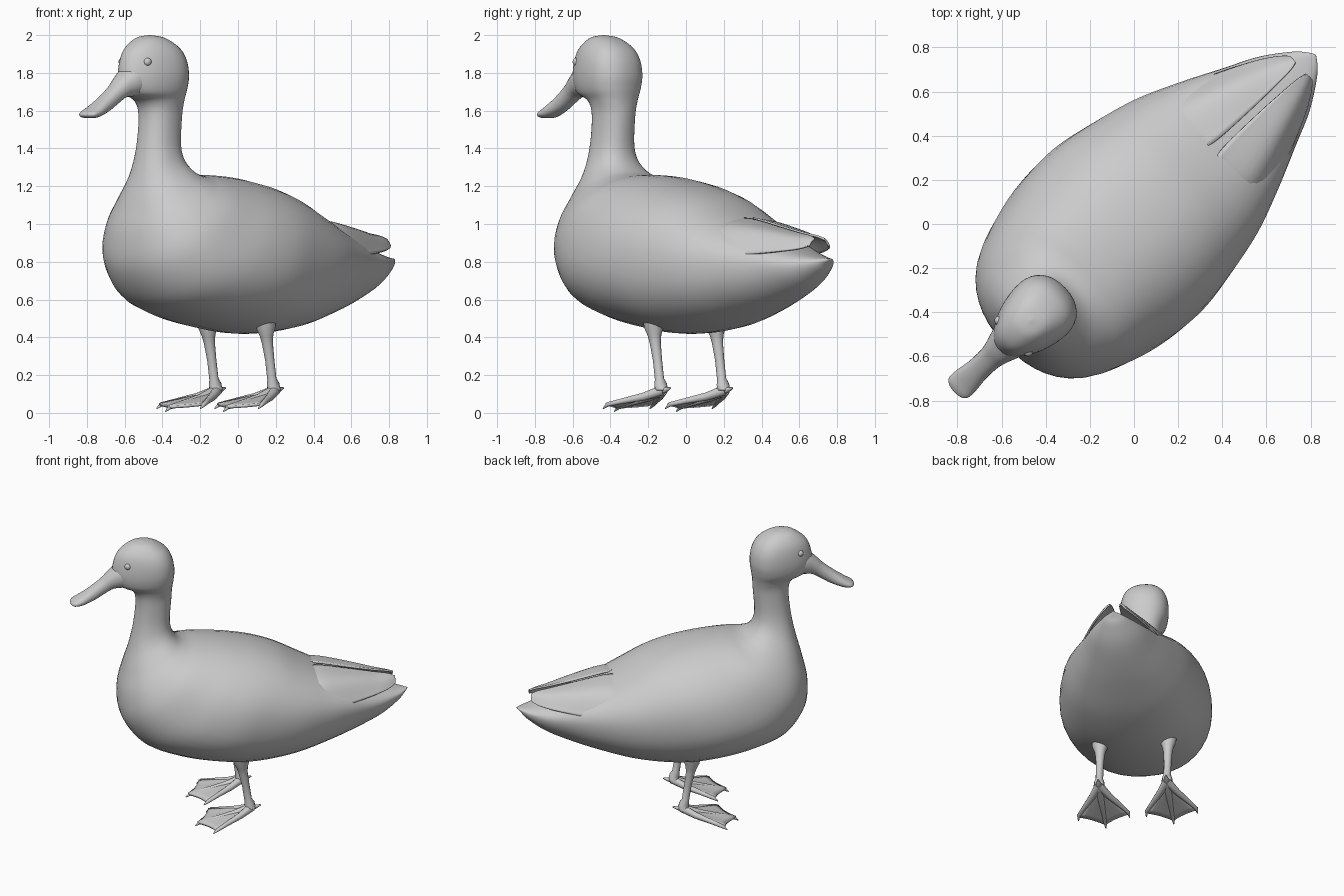
import bpy, bmesh, math
from mathutils import Vector

if "Cube" in bpy.data.objects:
    bpy.data.objects.remove(bpy.data.objects["Cube"])

# Local frame: s runs from bill to tail, t is sideways; the bird stands turned by 43 degrees
CA, SA = math.cos(math.radians(43)), math.sin(math.radians(43))


def P(s, t, z):
    return Vector((s * CA - t * SA, s * SA + t * CA, z))


def catmull(rows, n):
    out = []
    for i in range(len(rows) - 1):
        a, b = rows[max(i - 1, 0)], rows[i]
        c, d = rows[i + 1], rows[min(i + 2, len(rows) - 1)]
        for k in range(n):
            u = k / n
            out.append([0.5 * (2 * q + (r - p) * u + (2 * p - 5 * q + 4 * r - v) * u * u
                               + (3 * q - p - 3 * r + v) * u ** 3)
                        for p, q, r, v in zip(a, b, c, d)])
    return out + [list(rows[-1])]


def finish(name, bm, angle=50):
    bmesh.ops.remove_doubles(bm, verts=bm.verts, dist=1e-4)
    bmesh.ops.recalc_face_normals(bm, faces=bm.faces)
    me = bpy.data.meshes.new(name)
    bm.to_mesh(me)
    bm.free()
    ob = bpy.data.objects.new(name, me)
    bpy.context.collection.objects.link(ob)
    bpy.ops.object.select_all(action='DESELECT')
    ob.select_set(True)
    bpy.context.view_layer.objects.active = ob
    bpy.ops.object.shade_smooth_by_angle(angle=math.radians(angle))
    return ob


def skin(bm, rings, closed=True):
    vs = [[bm.verts.new(p) for p in r] for r in rings]
    n = len(vs[0])
    for a, b in zip(vs, vs[1:]):
        for j in range(n if closed else n - 1):
            k = (j + 1) % n
            bm.faces.new((a[j], a[k], b[k], b[j]))
    return vs


def loft(name, rows, n=40, steps=6, power=0.9):
    # each row: upper/back point (s, z), lower/front point (s, z), half width, egg factor
    rings = []
    for sa, za, sb, zb, w, egg in catmull(rows, steps):
        ring = []
        for j in range(n):
            c, s = math.cos(math.tau * j / n), math.sin(math.tau * j / n)
            c = math.copysign(abs(c) ** power, c)
            s = math.copysign(abs(s) ** power, s)
            ring.append(P((sa + sb) / 2 + c * (sa - sb) / 2, w * s * (1 + egg * c),
                          (za + zb) / 2 + c * (za - zb) / 2))
        rings.append(ring)
    bm = bmesh.new()
    vs = skin(bm, rings)
    bm.faces.new(vs[0])
    bm.faces.new(vs[-1])
    return finish(name, bm)


def tube(bm, pts, n=12):
    # pts: (s, t, z, radius)
    path = [(P(*p[:3]), p[3]) for p in pts]
    rings = []
    for i, (p, r) in enumerate(path):
        d = path[min(i + 1, len(path) - 1)][0] - path[max(i - 1, 0)][0]
        q = d.to_track_quat('Z', 'Y')
        rings.append([p + q @ Vector((r * math.cos(math.tau * j / n),
                                      r * math.sin(math.tau * j / n), 0)) for j in range(n)])
    vs = skin(bm, rings)
    bm.faces.new(vs[0])
    bm.faces.new(vs[-1])


# Head, neck, body and tail in one sweep
loft("body", [
    (-.635, 2.0, -.645, 2.0, .003, 0), (-.56, 1.985, -.715, 1.985, .07, .1),
    (-.48, 1.935, -.79, 1.93, .12, .2), (-.44, 1.87, -.825, 1.86, .145, .25),
    (-.425, 1.79, -.835, 1.77, .152, .25), (-.43, 1.72, -.80, 1.695, .142, .2),
    (-.44, 1.65, -.71, 1.65, .118, .1), (-.445, 1.57, -.68, 1.57, .105, 0),
    (-.455, 1.42, -.695, 1.40, .11, 0), (-.44, 1.34, -.725, 1.25, .145, 0),
    (-.40, 1.285, -.765, 1.10, .225, 0), (-.34, 1.262, -.80, .93, .315, 0),
    (-.25, 1.26, -.78, .75, .39, 0), (-.12, 1.25, -.655, .585, .447, -.02),
    (0, 1.23, -.45, .50, .487, -.04), (.13, 1.20, -.2, .445, .497, -.04),
    (.27, 1.15, .05, .418, .465, 0), (.42, 1.07, .34, .45, .41, .05),
    (.58, .99, .6, .52, .325, .12), (.76, .915, .8, .59, .235, .2),
    (.91, .86, .95, .66, .165, .25), (1.03, .83, 1.06, .74, .09, .25),
    (1.09, .82, 1.10, .785, .045, .2), (1.125, .818, 1.125, .812, .004, 0)])

# Bill
loft("bill", [
    (-.72, 1.87, -.70, 1.685, .10, 0), (-.80, 1.835, -.77, 1.675, .088, 0),
    (-.86, 1.785, -.83, 1.668, .068, 0), (-.91, 1.735, -.88, 1.64, .056, 0),
    (-.985, 1.675, -.95, 1.597, .055, 0), (-1.055, 1.625, -1.03, 1.565, .064, 0),
    (-1.095, 1.60, -1.08, 1.56, .062, 0), (-1.112, 1.585, -1.10, 1.563, .042, 0),
    (-1.115, 1.576, -1.112, 1.57, .01, 0)], n=24)

WING = [  # s, then inner, middle and outer (t, z)
    (.34, .07, 1.04, .22, .96, .34, .83), (.46, .035, 1.03, .22, .977, .345, .826),
    (.56, .02, 1.02, .208, .98, .315, .825),
    (.75, .017, .98, .15, .955, .235, .84), (.90, .02, .95, .10, .93, .165, .855),
    (.99, .025, .935, .07, .918, .11, .868), (1.035, .035, .92, .05, .91, .07, .885)]

for side, label in ((-1, "left"), (1, "right")):
    # Folded wing shell
    bm = bmesh.new()
    rings = []
    for s, t0, z0, t1, z1, t2, z2 in catmull(WING, 5):
        arc = catmull([(t0, z0), (t1, z1), (t2, z2)], 6)
        rings.append([P(s, side * t, z) for t, z in arc])
    skin(bm, rings, closed=False)
    wing = finish("wing_" + label, bm)
    mod = wing.modifiers.new("thickness", 'SOLIDIFY')
    mod.thickness = .012
    mod.offset = 0

    # Eye
    bm = bmesh.new()
    bmesh.ops.create_uvsphere(bm, u_segments=16, v_segments=10, radius=.022)
    bmesh.ops.translate(bm, verts=bm.verts, vec=P(-.745, side * .096, 1.858))
    finish("eye_" + label, bm)

    # Leg with ankle joint and rear spur
    T = side * .225
    bm = bmesh.new()
    tube(bm, [(-.01, T, .50, .06), (-.008, T, .45, .052), (-.003, T, .41, .037),
              (.003, T, .37, .03),
              (.02, T, .28, .025), (.035, T, .18, .025), (.045, T, .15, .034),
              (.05, T, .12, .037), (.045, T, .095, .02)])
    tube(bm, [(.04, T, .125, .022), (.08, T, .12, .016), (.12, T, .132, .004)])
    finish("leg_" + label, bm)

    # Webbed foot: three toes with claws
    bm = bmesh.new()
    tips = [(-.205, -.165, .045), (-.30, 0, .03), (-.205, .165, .045)]
    for s, t, z in tips:
        tube(bm, [(.06, T, .12, .028),
                  (.05 + (s - .05) * .3, T + t * .34, .108 + (z - .108) * .35, .022),
                  (.05 + (s - .05) * .7, T + t * .75, .11 + (z - .11) * .75, .015),
                  (s + .015, T + t, z, .012), (s - .015, T + t * 1.03, z - .022, .003)], 10)
    finish("toes_" + label, bm)

    # Web between the toes, scalloped at the front
    bm = bmesh.new()
    rings = []
    for k in range(1, 9):
        row = []
        for i in (0, 1):
            for j in range(7):
                u = j / 6
                a, b = tips[i], tips[i + 1]
                f = k / 8 * (1 - .2 * u * (1 - u))
                s, t, z = (p + (q - p) * u for p, q in zip(a, b))
                row.append(P(.04 + (s - .04) * f, T + t * f,
                             .112 + (z - .112) * f - .02 * u * (1 - u)))
        rings.append(row[:7] + row[8:])
    skin(bm, rings, closed=False)
    web = finish("web_" + label, bm)
    mod = web.modifiers.new("thickness", 'SOLIDIFY')
    mod.thickness = .016
    mod.offset = 0
